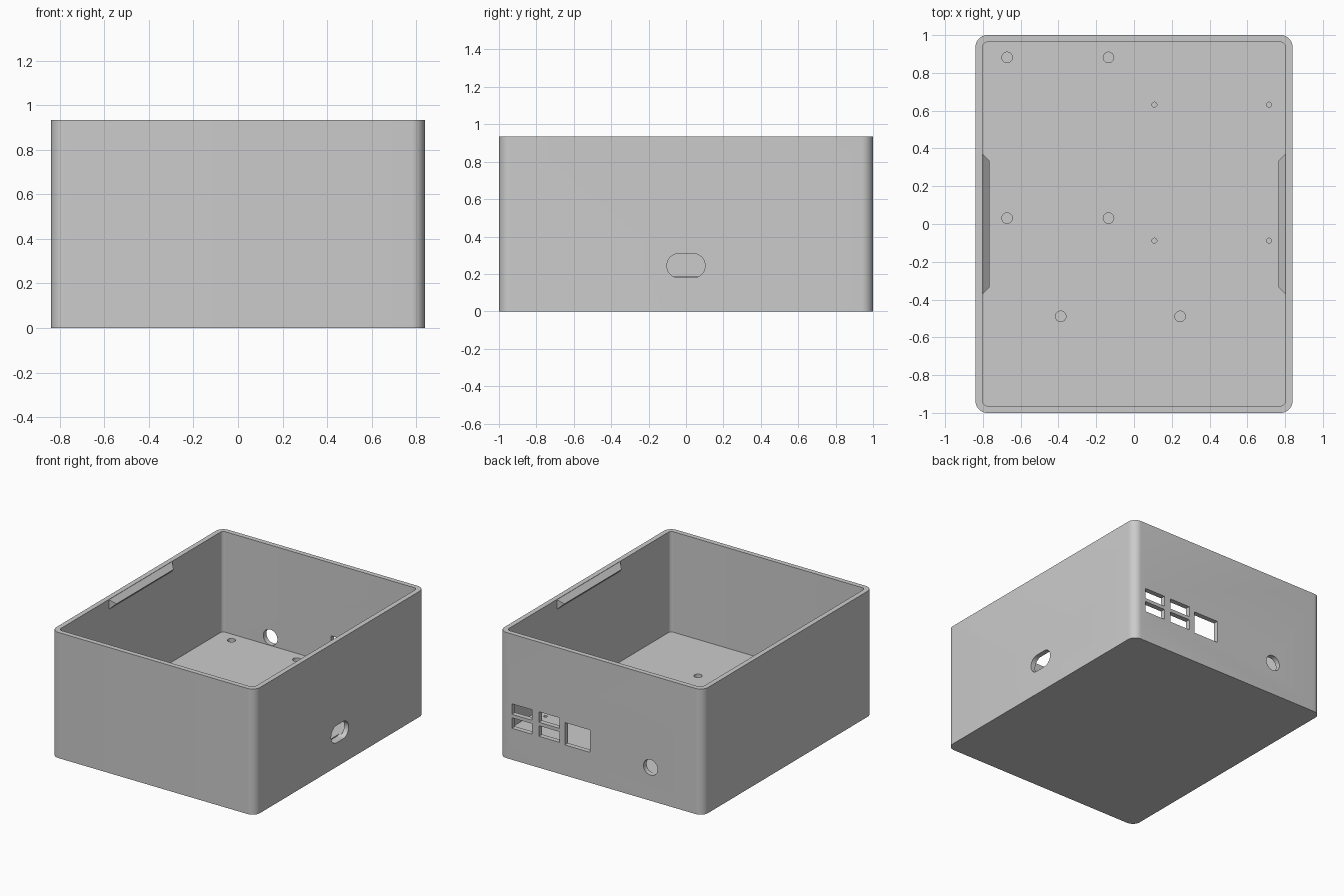
import bpy
import bmesh
from math import sin, cos, pi, radians
from mathutils import Matrix, Vector

if "Cube" in bpy.data.objects:
    bpy.data.objects.remove(bpy.data.objects["Cube"], do_unlink=True)

HX, HY, HEIGHT = 0.839, 1.0, 0.935     # outer half sizes and height
WALL, FLOOR = 0.037, 0.187             # wall and floor thickness

grey = bpy.data.materials.new("plain grey")
grey.use_nodes = True
grey.diffuse_color = (0.6, 0.6, 0.6, 1)
grey.node_tree.nodes["Principled BSDF"].inputs["Base Color"].default_value = (0.6, 0.6, 0.6, 1)


def add_object(name, bm):
    bmesh.ops.recalc_face_normals(bm, faces=bm.faces)
    mesh = bpy.data.meshes.new(name)
    bm.to_mesh(mesh)
    bm.free()
    mesh.materials.append(grey)
    obj = bpy.data.objects.new(name, mesh)
    bpy.context.collection.objects.link(obj)
    return obj


def prism(name, half_w, half_h, radius, depth, frame, steps=10):
    """Rounded rectangle in the frame's xy plane, extruded along its z."""
    bm = bmesh.new()
    verts = []
    for i, (sx, sy) in enumerate([(1, 1), (-1, 1), (-1, -1), (1, -1)]):
        cx, cy = sx * (half_w - radius), sy * (half_h - radius)
        for k in range(steps + 1 if radius else 1):
            a = (i + k / steps) * pi / 2
            verts.append(bm.verts.new((cx + radius * cos(a), cy + radius * sin(a), 0)))
    bmesh.ops.remove_doubles(bm, verts=verts, dist=1e-5)
    face = bm.faces.new([v for v in verts if v.is_valid])
    top = bmesh.ops.extrude_face_region(bm, geom=[face])["geom"]
    bmesh.ops.translate(bm, vec=(0, 0, depth), verts=[g for g in top if isinstance(g, bmesh.types.BMVert)])
    bm.transform(frame)
    return add_object(name, bm)


def at(x, y, z):
    return Matrix.Translation((x, y, z))


def right_wall(y, z):
    """Frame with width along y and height along z, extruded through the +x wall."""
    axes = Matrix(((0, 0, 1, 0), (1, 0, 0, 0), (0, 1, 0, 0), (0, 0, 0, 1)))
    return at(HX - WALL - 0.02, y, z) @ axes


def back_wall(x, z):
    return at(x, HY + 0.02, z) @ Matrix.Rotation(radians(90), 4, "X")


THROUGH = WALL + 0.04

# Case body and its cavity
body = prism("case_body", HX, HY, 0.062, HEIGHT, at(0, 0, 0))
cutters = [prism("cavity_cutter", HX - WALL, HY - WALL, 0.026, 1, at(0, 0, FLOOR))]

# Blind screw holes in the floor
posts = [(x, y, 0.028) for x in (-0.672, -0.135) for y in (0.882, 0.031)]
posts += [(x, -0.489, 0.028) for x in (-0.388, 0.244)]
posts += [(x, y, 0.013) for x in (0.108, 0.715) for y in (0.632, -0.088)]
for x, y, r in posts:
    cutters.append(prism("screw_cutter", r, r, r, 0.3, at(x, y, FLOOR - 0.12), 6))

# Cable slot and oval sockets in the right-hand wall
cutters.append(prism("slot_cutter", 0.043, 0.2, 0.024, THROUGH, right_wall(-0.657, 0.973)))
cutters.append(prism("wide_oval_cutter", 0.102, 0.064, 0.062, THROUGH, right_wall(0, 0.244)))
cutters.append(prism("small_oval_cutter", 0.075, 0.048, 0.046, THROUGH, right_wall(0.353, 0.243)))

# Paired ports, square port and round socket in the back wall
for x in (0.65, 0.427):
    for z in (0.377, 0.273):
        cutters.append(prism("port_cutter", 0.084, 0.039, 0, THROUGH, back_wall(x, z)))
cutters.append(prism("square_port_cutter", 0.104, 0.083, 0, THROUGH, back_wall(0.194, 0.31)))
cutters.append(prism("round_socket_cutter", 0.058, 0.058, 0.058, THROUGH, back_wall(-0.408, 0.248)))

for cutter in cutters:
    cutter.hide_render = True
    mod = body.modifiers.new(cutter.name, "BOOLEAN")
    mod.operation, mod.solver, mod.object = "DIFFERENCE", "EXACT", cutter

# Bake the cuts and discard the cutters
bpy.context.view_layer.update()
baked = bpy.data.meshes.new_from_object(body.evaluated_get(bpy.context.evaluated_depsgraph_get()))
body.modifiers.clear()
body.data = baked
for cutter in cutters:
    bpy.data.objects.remove(cutter, do_unlink=True)

# Snap ridges inside the rim, pointed at 45 degrees on every side
bm = bmesh.new()
inner = HX - WALL
for side in (-1, 1):
    for z in (HEIGHT - 0.002, HEIGHT - 0.074):
        bm.verts.new(Vector((-inner, side * 0.372, z)))
    bm.verts.new(Vector((-inner + 0.036, side * 0.336, HEIGHT - 0.038)))
bmesh.ops.convex_hull(bm, input=bm.verts)
ridge = add_object("snap_ridges", bm)
mirror = ridge.modifiers.new("Mirror", "MIRROR")
mirror.use_mirror_merge = False

# Smooth the rounded corners, keep the edges sharp
bpy.ops.object.select_all(action="DESELECT")
body.select_set(True)
bpy.context.view_layer.objects.active = body
bpy.ops.object.shade_smooth_by_angle(angle=radians(30))
